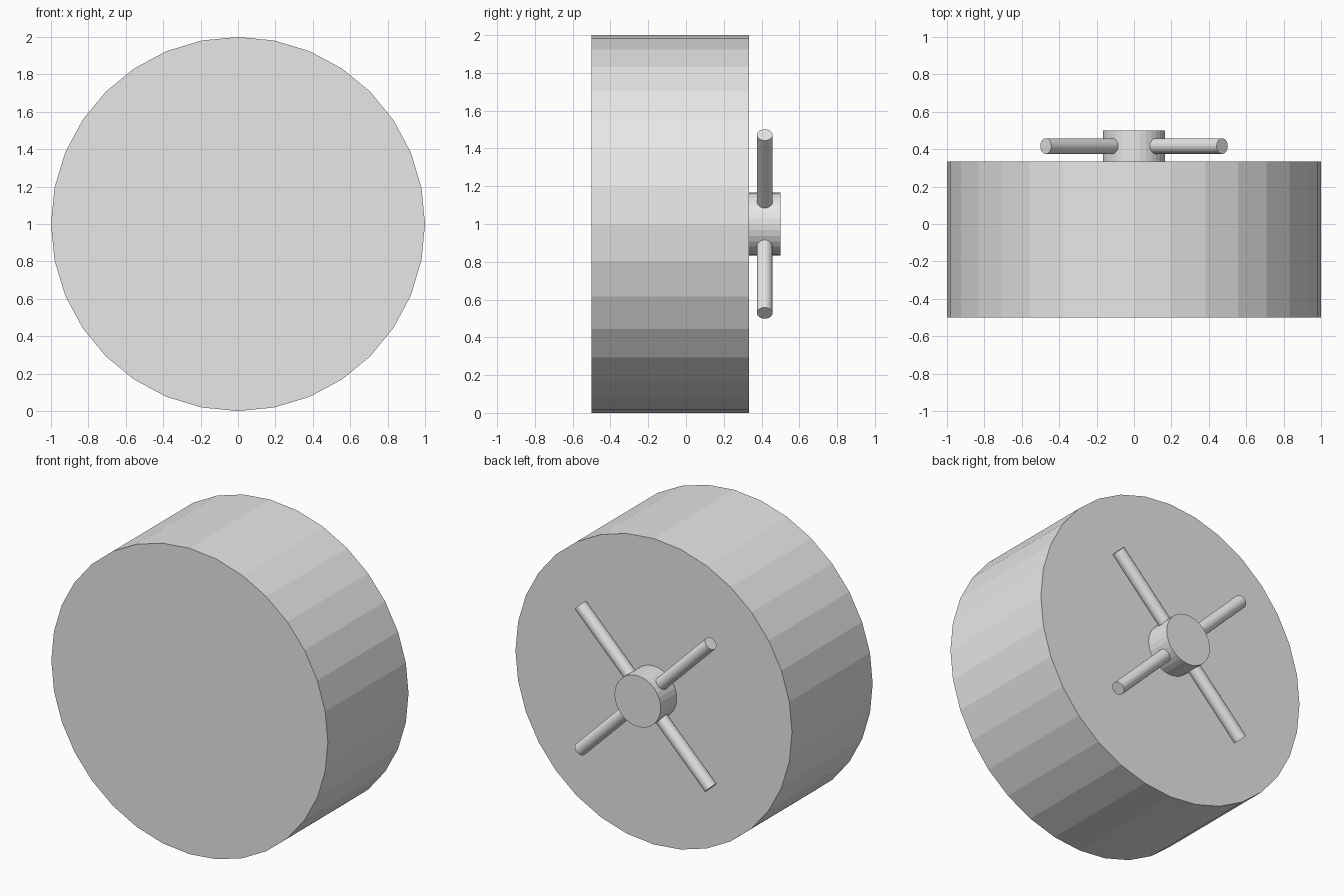
import bpy
import math

if "Cube" in bpy.data.objects:
    bpy.data.objects.remove(bpy.data.objects["Cube"])

grey = bpy.data.materials.new("light_grey")
grey.diffuse_color = (0.8, 0.8, 0.8, 1)
grey.use_nodes = True
grey.node_tree.nodes["Principled BSDF"].inputs["Base Color"].default_value = grey.diffuse_color


def cylinder(name, radius, length, y, rotation):
    bpy.ops.mesh.primitive_cylinder_add(vertices=32, radius=radius, depth=length,
                                        location=(0, y, 1), rotation=rotation)
    ob = bpy.context.object
    ob.name = name
    ob.data.materials.append(grey)
    return ob


# Main drum, axis front to back
cylinder("drum", 1.0, 5 / 6, -1 / 12, (math.pi / 2, 0, 0))

# Hub on the back face
cylinder("handle_hub", 1 / 6, 1 / 6, 5 / 12, (math.pi / 2, 0, 0))

# Two crossed diagonal bars through the hub
for name, angle in (("handle_bar_rising", 45), ("handle_bar_falling", -45)):
    cylinder(name, 1 / 24, 4 / 3, 5 / 12, (0, math.radians(angle), 0))
